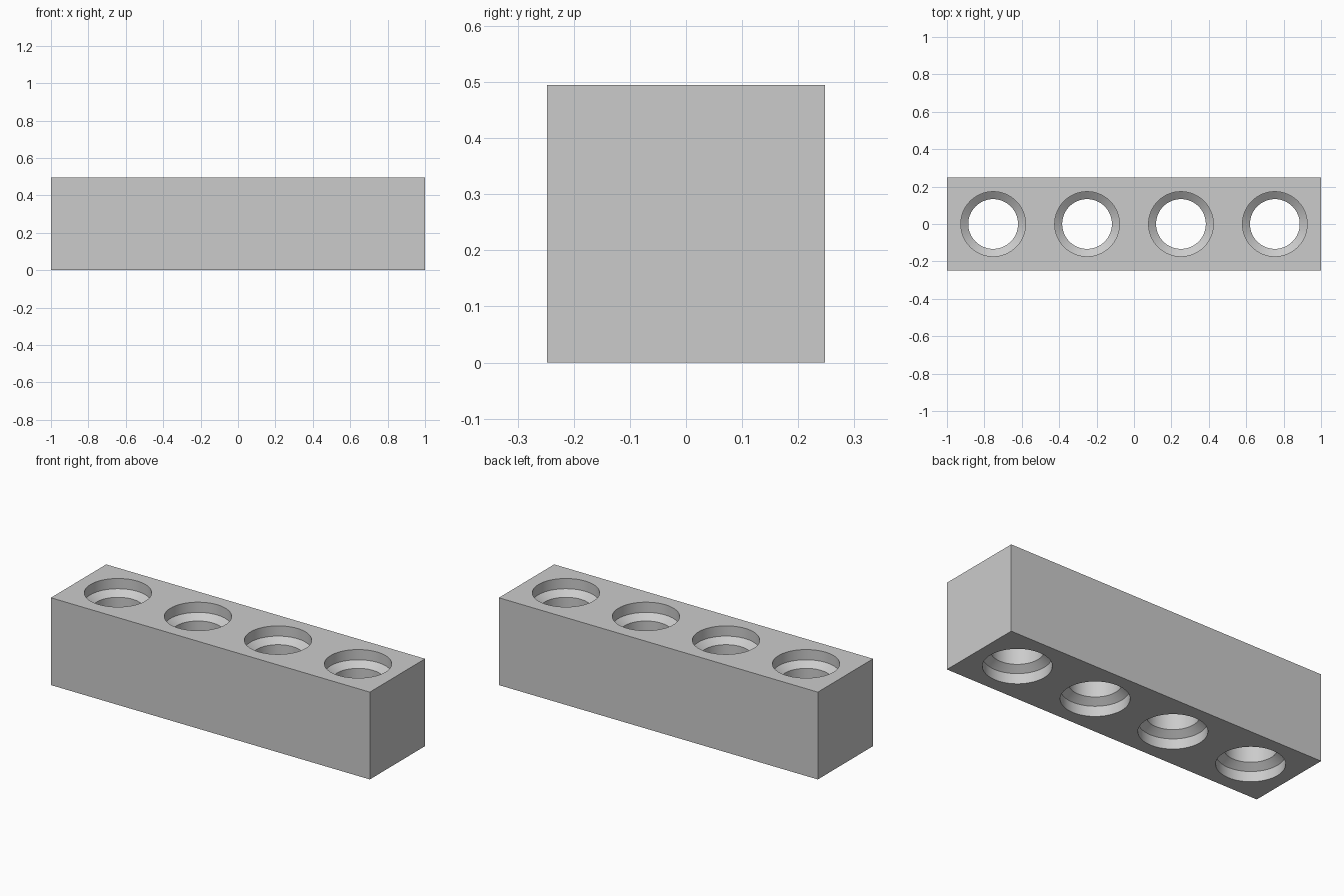
import bpy, bmesh
from math import cos, sin, tau, radians

LENGTH, WIDTH, HEIGHT = 2.0, 0.495, 0.495
PITCH, HOLES, SEGMENTS = 0.502, 4, 64
RIM_R, BORE_R = 0.173, 0.133
RIM_DEPTH, CONE_DEPTH = 0.058, 0.088
OVERSHOOT = 0.05

default = bpy.data.objects.get("Cube")
if default:
    bpy.data.objects.remove(default, do_unlink=True)

grey = bpy.data.materials.new("light_grey")
grey.use_nodes = True
colour = (0.6, 0.6, 0.6, 1)
grey.diffuse_color = colour
grey.node_tree.nodes["Principled BSDF"].inputs["Base Color"].default_value = colour


def make_object(name, bm):
    bmesh.ops.recalc_face_normals(bm, faces=bm.faces)
    mesh = bpy.data.meshes.new(name)
    bm.to_mesh(mesh)
    bm.free()
    mesh.materials.append(grey)
    obj = bpy.data.objects.new(name, mesh)
    bpy.context.collection.objects.link(obj)
    return obj


def add_plug(bm, x, profile):
    """Solid of revolution about a vertical axis at x."""
    rings = []
    for r, z in profile:
        rings.append([bm.verts.new((x + r * cos(tau * i / SEGMENTS),
                                    r * sin(tau * i / SEGMENTS), z))
                      for i in range(SEGMENTS)])
    for a, b in zip(rings, rings[1:]):
        for i in range(SEGMENTS):
            j = (i + 1) % SEGMENTS
            bm.faces.new((a[i], a[j], b[j], b[i]))
    bm.faces.new(rings[0])
    bm.faces.new(rings[-1])


# Square beam
bm = bmesh.new()
bmesh.ops.create_cube(bm, size=1)
bmesh.ops.scale(bm, vec=(LENGTH, WIDTH, HEIGHT), verts=bm.verts)
bmesh.ops.translate(bm, vec=(0, 0, HEIGHT / 2), verts=bm.verts)
beam = make_object("beam", bm)

# Through holes, recessed with a conical step at both ends
lower = [(RIM_R, -OVERSHOOT), (RIM_R, RIM_DEPTH), (BORE_R, CONE_DEPTH)]
profile = lower + [(r, HEIGHT - z) for r, z in reversed(lower)]
bm = bmesh.new()
for k in range(HOLES):
    add_plug(bm, (k - (HOLES - 1) / 2) * PITCH, profile)
cutter = make_object("hole_cutter", bm)
cutter.hide_render = True

cut = beam.modifiers.new("holes", "BOOLEAN")
cut.operation = "DIFFERENCE"
cut.solver = "EXACT"
cut.object = cutter

# Apply the cut, drop the cutter and smooth the bores
bpy.ops.object.select_all(action="DESELECT")
beam.select_set(True)
bpy.context.view_layer.objects.active = beam
bpy.ops.object.modifier_apply(modifier=cut.name)
bpy.data.objects.remove(cutter, do_unlink=True)
bpy.ops.object.shade_smooth_by_angle(angle=radians(25))
